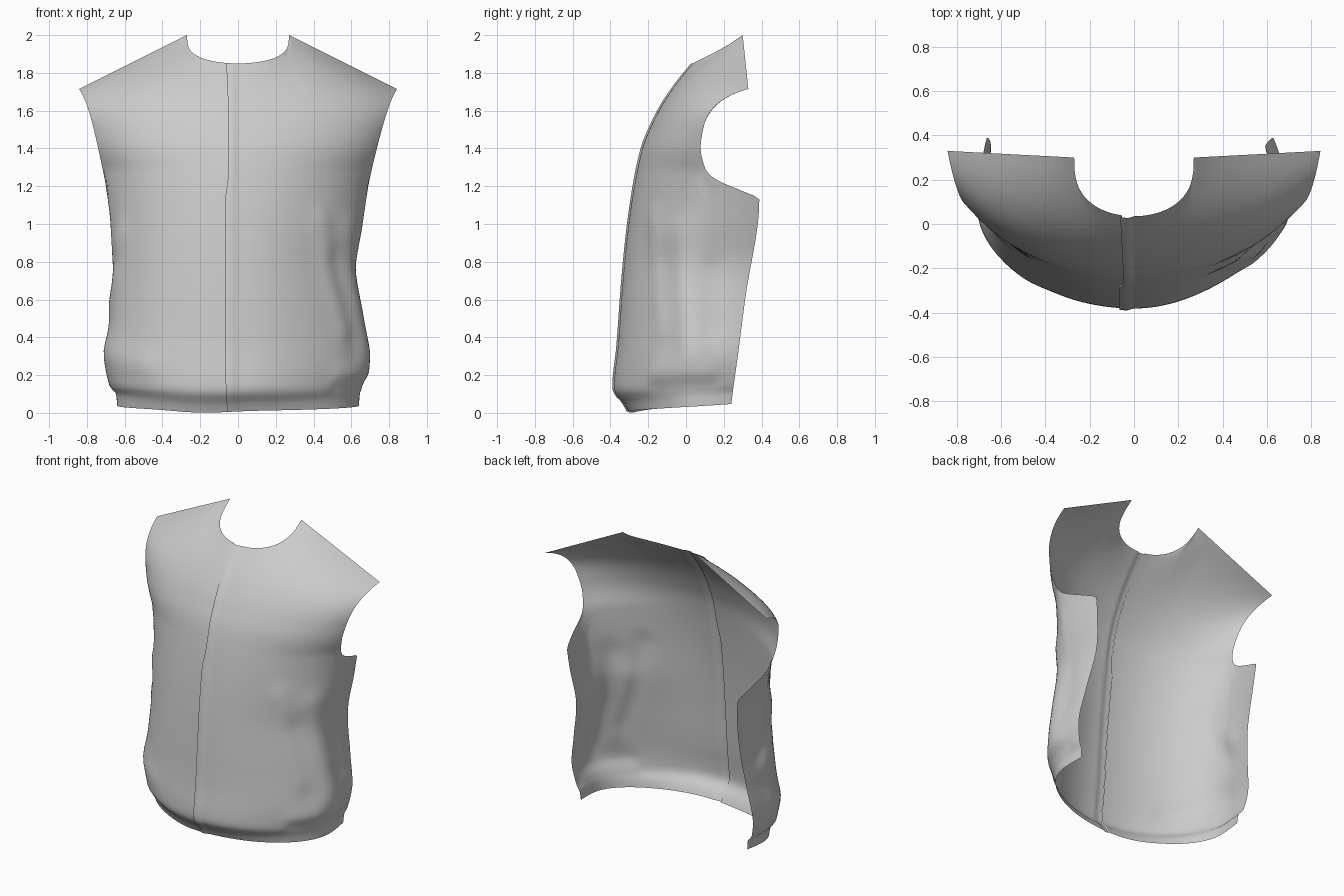
import bpy, math
from mathutils import Vector

if "Cube" in bpy.data.objects:
    bpy.data.objects.remove(bpy.data.objects["Cube"])


def curve(pts):
    """Smooth monotone interpolation through (z, value) pairs."""
    def f(z):
        if z <= pts[0][0]:
            return pts[0][1]
        if z >= pts[-1][0]:
            return pts[-1][1]
        i = next(k for k in range(len(pts) - 1) if z <= pts[k + 1][0])

        def slope(k):
            if k == 0 or k == len(pts) - 1:
                j = min(k, len(pts) - 2)
                return (pts[j + 1][1] - pts[j][1]) / (pts[j + 1][0] - pts[j][0])
            a = (pts[k][1] - pts[k - 1][1]) / (pts[k][0] - pts[k - 1][0])
            b = (pts[k + 1][1] - pts[k][1]) / (pts[k + 1][0] - pts[k][0])
            return 0 if a * b <= 0 else 2 * a * b / (a + b)
        h = pts[i + 1][0] - pts[i][0]
        t = (z - pts[i][0]) / h
        return (pts[i][1] * (2 * t**3 - 3 * t**2 + 1) + slope(i) * h * (t**3 - 2 * t**2 + t)
                + pts[i + 1][1] * (3 * t**2 - 2 * t**3) + slope(i + 1) * h * (t**3 - t**2))
    return f


# Profiles by height: centre front depth, half widths, rear edge (side seam, then armhole)
front_y = curve([(0, -.305), (.03, -.32), (.06, -.34), (.09, -.368), (.13, -.382), (.18, -.380),
                 (.35, -.361), (.65, -.339), (.9, -.316), (1.15, -.283), (1.4, -.232), (1.55, -.172)])
width_r = curve([(0, .64), (.07, .645), (.12, .665), (.3, .692), (.5, .665), (.78, .628),
                 (1, .66), (1.2, .69), (1.4, .735), (1.55, .775)])
width_l = curve([(0, .64), (.07, .645), (.12, .68), (.28, .705), (.5, .68), (.72, .662),
                 (1, .675), (1.2, .70), (1.4, .74), (1.55, .775)])
edge_y = curve([(0, .24), (.05, .245), (.6, .313), (1.13, .388), (1.17, .31), (1.215, .2), (1.26, .125),
                (1.32, .09), (1.4, .075), (1.5, .09), (1.55, .105)])
# How far each cross-section wraps round, and how flat the right half is
wrap = curve([(0, math.pi / 2), (.6, 1.56), (.9, 1.46), (1.2, 1.28), (1.55, 1.08)])
flat_r = curve([(0, .01), (.15, .03), (.8, .025), (1.2, .01), (1.5, 0)])

# Cloth folds: u0, z0, u1, z1, radius, height
FOLDS = [(.42, 1.02, .58, .45, .06, .012), (.60, .95, .76, .3, .08, .014),
         (.53, .8, .65, .35, .06, -.010), (.80, .75, .86, .45, .07, -.010),
         (-.62, .95, -.75, .78, .06, .010), (-.70, .72, -.82, .58, .06, .012),
         (-.72, .82, -.85, .68, .05, -.010), (-.45, .25, -.8, .33, .07, .010),
         (.55, .2, .85, .2, .05, .010), (.55, .12, .9, .13, .035, -.008)]


def fold_height(u, z):
    total = 0
    for u0, z0, u1, z1, r, h in FOLDS:
        a, d = Vector((u0, z0)), Vector((u1 - u0, z1 - z0))
        p = Vector((u, z))
        t = max(0, min(1, (p - a).dot(d) / d.dot(d)))
        total += h * math.exp(-((p - a - d * t).length / r) ** 2)
    return total


def half_row(z, side):
    """Points from centre front round to the rear edge at one height."""
    w = (width_r if side > 0 else width_l)(z)
    yc, ye, tm = front_y(z), edge_y(z), wrap(z)
    ym = min(.1, ye)
    flat = flat_r(z) if side > 0 else 0
    pts = []
    for i in range(41):
        t = tm * i / 40
        drop = (math.cos(t) - math.cos(tm)) / (1 - math.cos(tm))
        pts.append(Vector((side * w * math.sin(t) / math.sin(tm),
                           ym - (ym - yc) * drop + flat * math.sin(2 * t) ** 2, z)))
    tuck = .05 if side > 0 else .025
    if ye > ym + .001:
        for i in range(1, 13):
            y = ym + (ye - ym) * i / 12
            pts.append(Vector((side * (w - tuck * ((y - ym) / .29) ** 2), y, z)))
    return pts


def sample(pts, f):
    lens = [(b - a).length for a, b in zip(pts, pts[1:])]
    target = f * sum(lens)
    for a, b, l in zip(pts, pts[1:], lens):
        if target <= l:
            return a.lerp(b, target / l)
        target -= l
    return pts[-1].copy()


NECK = .3


def top_edge(u):
    """Neckline near the centre, straight shoulder seam beyond it."""
    s, f = (1 if u >= 0 else -1), abs(u)
    if f <= NECK:
        a = math.pi / 2 * (f / NECK) ** 1.2
        c = max(0, math.cos(a))
        return Vector((s * .27 * math.sin(a), .30 - .265 * c ** .7, 2 - .15 * c ** .6))
    t = (f - NECK) / (1 - NECK)
    return Vector((s * (.27 + .572 * t), .30 + .03 * t, 2 - .285 * t))


def soft_edge(u):
    """Top edge averaged along its length, so the neck corner leaves no crease below."""
    r = min(.16, 1 - abs(u))
    return sum((top_edge(u + r * k / 8) for k in range(-8, 9)), Vector()) / 17


Z_TOP = 1.5
ROWS = ([0, .02, .04, .06, .08, .1, .12, .15, .18, .21, .25, .29] + [.33 + .04 * i for i in range(20)]
        + [1.13, 1.15, 1.17, 1.19, 1.215, 1.24, 1.26, 1.29, 1.32, 1.36, 1.4, 1.44, 1.47, Z_TOP])
TOP_STEPS = 14


def build_panel(name, us, placket):
    halves = {(z, s): half_row(z, s) for z in ROWS for s in (-1, 1)}
    verts = []

    def lift(p, u):
        if placket and u < 0:
            p.y -= .009 * min(1, -u / .03)
        return p
    for z in ROWS:
        for u in us:
            p = sample(halves[z, 1 if u >= 0 else -1], abs(u))
            out = Vector((p.x, p.y - .15, 0)).normalized()
            p += out * fold_height(u, z)
            # hem droops at the front and rises to the sides
            p.z += max(0, 1 - z / .3) * (.012 + .035 * u * u - .012 * math.exp(-((u + .2) / .2) ** 2))
            verts.append(lift(p, u))
    # yoke: bends smoothly from the chest up and back to the neckline and shoulders
    for k in range(1, TOP_STEPS + 1):
        t = k / TOP_STEPS
        for u in us:
            s = 1 if u >= 0 else -1
            a = sample(halves[Z_TOP, s], abs(u))
            below = sample(halves[1.44, s], abs(u))
            soft = soft_edge(u)
            chord = soft.lerp(top_edge(u), t ** 3) - a
            start = (a - below).normalized() * (soft - a).length
            verts.append(lift(a + start * t + (chord - start) * t * t, u))
    n, m = len(us), len(ROWS) + TOP_STEPS
    faces = [(j * n + i, j * n + i + 1, (j + 1) * n + i + 1, (j + 1) * n + i)
             for j in range(m - 1) for i in range(n - 1)]
    mesh = bpy.data.meshes.new(name)
    mesh.from_pydata(verts, [], faces)
    mesh.update()
    ob = bpy.data.objects.new(name, mesh)
    bpy.context.collection.objects.link(ob)
    bpy.context.view_layer.objects.active = ob
    ob.select_set(True)
    bpy.ops.object.shade_smooth_by_angle(angle=math.radians(50))
    ob.select_set(False)


# Two front panels meeting at an off-centre closure, one lapping slightly over the other
build_panel("front_panel_overlap", [-.060, -.045, -.03, -.015] + [i * .02 for i in range(51)], True)
build_panel("front_panel_under", [-1 + i * .02 for i in range(47)] + [-.055], False)
